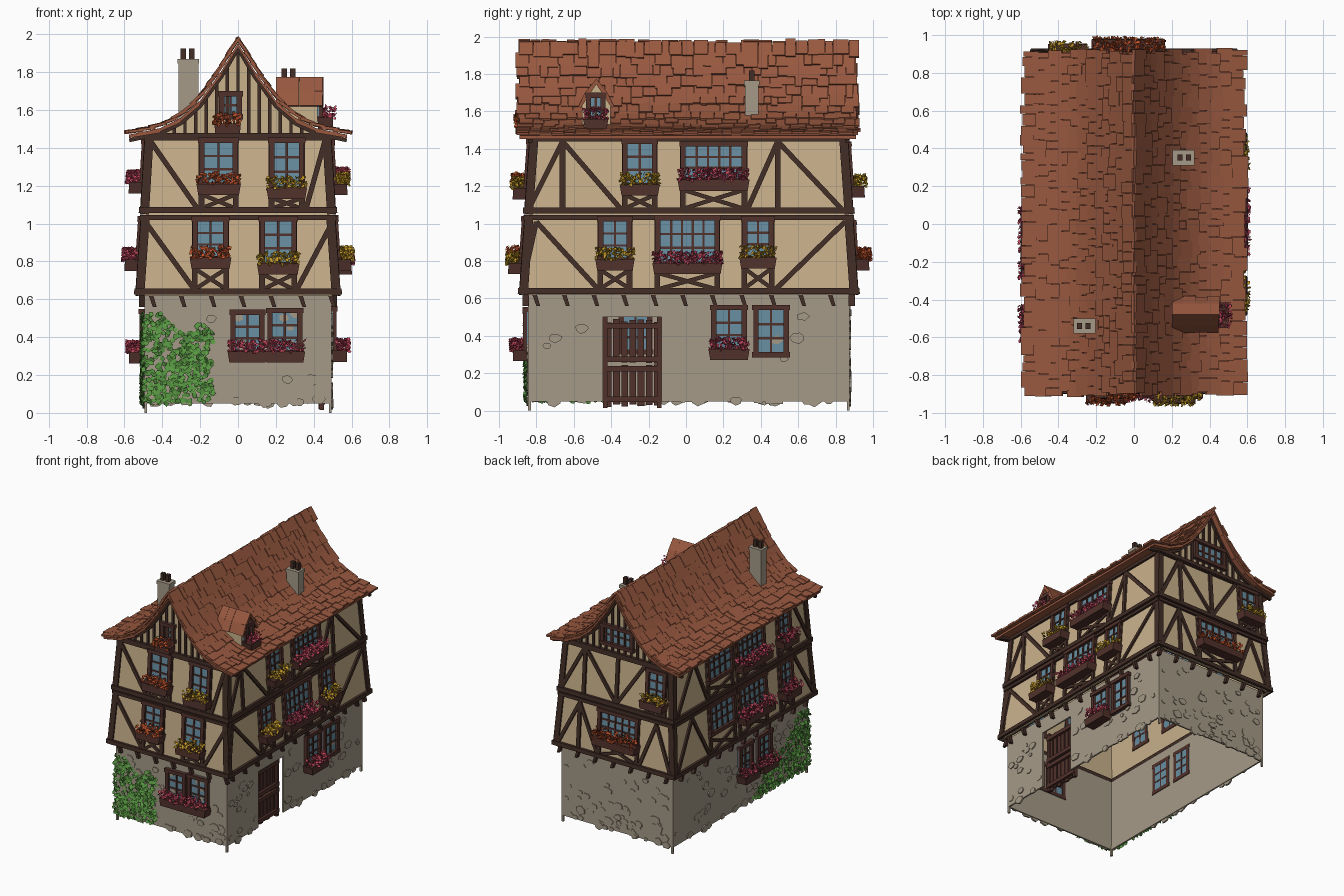
import bpy, bmesh, math, random
from mathutils import Vector

random.seed(4)
R = random.uniform
if "Cube" in bpy.data.objects:
    bpy.data.objects.remove(bpy.data.objects["Cube"])

# Colours (sRGB bytes, converted to linear)
COLOURS = dict(plaster=(202, 178, 140), stone=(166, 154, 135), timber=(66, 45, 38),
               frame_brown=(80, 49, 43), roof_tile=(152, 88, 63), glass=(104, 143, 162),
               pink=(198, 72, 95), orange=(200, 86, 45), yellow=(204, 160, 42), green=(88, 152, 66))
MATS = {}
for key, rgb in COLOURS.items():
    lin = [((c / 255 + 0.055) / 1.055) ** 2.4 for c in rgb] + [1]
    m = bpy.data.materials.new(key)
    m.use_nodes = True
    m.diffuse_color = lin
    m.node_tree.nodes["Principled BSDF"].inputs["Base Color"].default_value = lin
    MATS[key] = m

PARTS = {}
def part(name, mat):
    return PARTS.setdefault((name, mat), bmesh.new())

def prism(bm, a, b):
    va, vb = [bm.verts.new(p) for p in a], [bm.verts.new(p) for p in b]
    n = len(va)
    bm.faces.new(va)
    bm.faces.new(vb[::-1])
    for i in range(n):
        bm.faces.new((va[i], vb[i], vb[(i + 1) % n], va[(i + 1) % n]))

# Storeys: bottom z, half width, half depth, top z, half width, half depth
FLOORS = [(0, .495, .86, .62, .495, .86), (.62, .53, .895, 1.05, .5, .865),
          (1.05, .505, .868, 1.47, .48, .838), (1.47, .48, .835, 2, .48, .835)]
CY = .015
SIDES = ("front", "back", "left", "right")   # left is +x, right is -x

def floor_of(z):
    return [f for f in FLOORS if z >= f[0]][-1]

def half(z, f):
    t = (z - f[0]) / (f[3] - f[0])
    return f[1] + t * (f[4] - f[1]), f[2] + t * (f[5] - f[2])

def spot(side, u, z, d, f):
    hx, hy = half(z, f)
    return Vector({"front": (u, CY - hy - d, z), "back": (u, CY + hy + d, z),
                   "left": (hx + d, u, z), "right": (-hx - d, u, z)}[side])

def slab(bm, side, poly, d0, d1):
    """Extrude a polygon drawn on a wall (u, z) between two distances from it."""
    f = floor_of(sum(p[1] for p in poly) / len(poly))
    prism(bm, [spot(side, u, z, d0, f) for u, z in poly], [spot(side, u, z, d1, f) for u, z in poly])

def rect(bm, side, u0, u1, z0, z1, d0, d1):
    slab(bm, side, [(u0, z0), (u1, z0), (u1, z1), (u0, z1)], d0, d1)

def bar(bm, side, a, b, w=.03, d=.014):
    a, b = Vector(a), Vector(b)
    n = (b - a).normalized().orthogonal() * w / 2
    slab(bm, side, [a + n, b + n, b - n, a - n], -.004, d)

def ends(side, z, f):
    hx, hy = half(z, f)
    return (-hx, hx) if side in ("front", "back") else (CY - hy, CY + hy)

# Walls, corner posts, horizontal beams and brackets
DOOR = (-.445, -.13, .5)
for side in SIDES:
    for k, f in enumerate(FLOORS[:3]):
        z0, z1 = (f[0] or .05), f[3]
        (a0, b0), (a1, b1) = ends(side, z0, f), ends(side, z1, f)
        bm = part(side + "_wall", "plaster" if k else "stone")
        if k == 0 and side == "left":
            rect(bm, side, a0, DOOR[0], z0, z1, -.012, 0)
            rect(bm, side, DOOR[1], b0, z0, z1, -.012, 0)
            rect(bm, side, DOOR[0], DOOR[1], DOOR[2], z1, -.012, 0)
        else:
            slab(bm, side, [(a0, z0), (b0, z0), (b1, z1), (a1, z1)], -.012, 0)
        if k:
            tim = part(side + "_timbers", "timber")
            bar(tim, side, (a0 + .012, z0), (a1 + .012, z1 - .005), .045, .012)
            bar(tim, side, (b0 - .012, z0), (b1 - .012, z1 - .005), .045, .012)
            rect(tim, side, a0 - .015, b0 + .015, z0 + .005, z0 + .037, -.03, .02)
            rect(tim, side, a1 - .01, b1 + .01, z1 - .03, z1 - .005, -.01, .018)
    u, end = [v + s for v, s in zip(ends(side, 0, FLOORS[0]), (.02, -.01))]
    while u < end:
        tim = part(side + "_brackets", "timber")
        slab(tim, side, [(u, .63), (u + .025, .63), (u + .045, .56), (u + .025, .56)], -.005, .028)
        u += .158

# Windows with panes, flower boxes and the braces below them
def flowers(side, u0, u1, z, colour, d0=.0, n=150):
    bm = part(side + "_flowers_" + colour, colour)
    f = floor_of(z)
    for _ in range(int(n * (u1 - u0) / .2)):
        c = spot(side, R(u0 - .012, u1 + .012), z + R(-.015, .05), d0 + R(.015, .095), f)
        a = Vector((R(-1, 1), R(-1, 1), R(-1, 1))).normalized()
        p, q = a.orthogonal().normalized() * R(.008, .014), a * R(.008, .016)
        bm.faces.new([bm.verts.new(c + v) for v in (p, q, -p, -q)])

def window(side, u0, u1, z0, z1, cols, colour=None, brace=True, d=0, rows=3):
    rect(part(side + "_glass", "glass"), side, u0, u1, z0, z1, d - .016, d + .006)
    bm = part(side + "_window_frames", "frame_brown")
    e = .028
    for a, b in ((u0, u0 + e), (u1 - e, u1)):
        rect(bm, side, a, b, z0, z1, d - .018, d + .026)
    for a, b in ((z0, z0 + e), (z1 - e, z1)):
        rect(bm, side, u0 - .006, u1 + .006, a, b, d - .018, d + .03)
    for i in range(1, cols):
        u = u0 + e + (u1 - u0 - 2 * e) * i / cols
        rect(bm, side, u - .006, u + .006, z0, z1, d - .018, d + .014)
    for i in range(1, rows):
        z = z0 + e + (z1 - z0 - 2 * e) * i / rows
        rect(bm, side, u0, u1, z - .006, z + .006, d - .018, d + .012)
    if colour:
        slab(part(side + "_flower_boxes", "frame_brown"), side,
             [(u0 - .005, z0 - .04), (u1 + .005, z0 - .04), (u1 + .015, z0 + .02), (u0 - .015, z0 + .02)], d, d + .08)
        flowers(side, u0, u1, z0 + .03, colour, d)
    base = floor_of(z0)[0]
    if brace and .6 < base < 1.4:
        tim = part(side + "_timbers", "timber")
        for u in (u0 + .012, u1 - .012):
            bar(tim, side, (u, base + .02), (u, base + .41))
        bar(tim, side, (u0, base + .025), (u1, z0 - .03), .022, .012)
        bar(tim, side, (u1, base + .025), (u0, z0 - .03), .022, .012)

window("front", -.1, .02, 1.55, 1.7, 2, rows=2)
slab(part("front_flower_boxes", "frame_brown"), "front", [(-.12, 1.475), (.01, 1.475), (.015, 1.53), (-.125, 1.53)], 0, .07)
flowers("front", -.12, .0, 1.535, "orange")
window("front", -.205, .0, 1.19, 1.455, 2, "orange")
window("front", .165, .35, 1.17, 1.455, 2, "yellow")
window("front", -.24, -.05, .8, 1.04, 2, "orange")
window("front", .115, .31, .77, 1.04, 2, "yellow")
window("front", -.04, .14, .305, .545, 2, "pink")
window("front", .155, .34, .305, .555, 2, "pink")

window("left", -.34, -.155, 1.19, 1.455, 2, "yellow")
window("left", -.03, .325, 1.215, 1.44, 5, "pink")
window("left", -.47, -.29, .79, 1.04, 2, "yellow")
window("left", -.165, .18, .77, 1.05 - .005, 5, "pink")
window("left", .3, .47, .8, 1.04, 2, "yellow")
window("left", .135, .325, .31, .565, 2, "pink")
window("left", .36, .55, .285, .565, 2)

for z in (1.2, .79):
    window("right", .12, .45, z, z + .25, 4)
    window("right", -.28, .08, z, z + .25, 5, "pink")
    window("right", -.61, -.44, z, z + .25, 2, "pink")
window("right", -.12, .05, .3, .55, 2, "pink")
window("right", -.36, -.18, .3, .55, 2, "pink")

window("back", -.14, .15, 1.52, 1.69, 4, rows=2)
window("back", -.44, -.26, 1.18, 1.44, 2, "yellow")
window("back", -.21, .15, .79, 1.02, 5, "orange")

# Diagonal braces: (side, foot u, head u, storey)
BRACES = [("front", -.215, -.465, 2), ("front", .36, .46, 2), ("front", -.23, -.49, 1), ("front", .31, .5, 1),
          ("left", -.84, -.66, 2), ("left", -.35, -.66, 2), ("left", .33, .49, 2), ("left", .83, .49, 2),
          ("left", -.88, -.8, 1), ("left", -.47, -.8, 1), ("left", .48, .85, 1),
          ("right", .84, .6, 2), ("right", .45, .6, 2), ("right", -.84, -.65, 2),
          ("right", .87, .65, 1), ("right", .46, .65, 1), ("right", -.86, -.65, 1),
          ("back", .49, .3, 2), ("back", 0, .28, 2), ("back", 0, -.24, 2),
          ("back", .5, .32, 1), ("back", .15, .32, 1), ("back", -.22, -.36, 1), ("back", -.5, -.36, 1)]
for side, foot, head, k in BRACES:
    z = FLOORS[k][0]
    bar(part(side + "_timbers", "timber"), side, (foot, z + .03), (head, z + .39), .027)
for side, u, k in (("left", .49, 2), ("left", -.66, 2), ("back", .29, 2), ("back", 0, 2), ("back", .32, 1)):
    z = FLOORS[k][0]
    bar(part(side + "_timbers", "timber"), side, (u, z + .02), (u, z + .4))

# Plank door, set back in its opening
bm = part("door", "frame_brown")
n = 7
for i in range(n):
    u = DOOR[0] + .012 + i * (DOOR[1] - DOOR[0] - .01) / n
    rect(bm, "left", u, u + .036, R(.01, .04), R(.22, .25), -.07, -.055)
    rect(bm, "left", u, u + .034, R(.25, .27), R(.46, .5), -.07, -.055)
for z in (.045, .21, .26, .44):
    rect(bm, "left", DOOR[0], DOOR[1], z, z + .03, -.06, -.035)
for u in (DOOR[0], DOOR[1] - .025):
    rect(bm, "left", u, u + .025, .015, DOOR[2], -.065, -.04)

# Rough stones set in the ground floor walls, ragged foot and corner footings
for side in SIDES:
    bm = part(side + "_stones", "stone")
    a, b = ends(side, 0, FLOORS[0])
    for i in range(70):
        r = R(.02, .048)
        u, z = R(a + r, b - r), R(.1, .54) if i > 16 else R(.05, .075)
        if side == "left" and DOOR[0] - r < u < DOOR[1] + r:
            continue
        m, spin = random.choice((5, 6, 7)), R(0, 6)
        pts = [(u + r * R(.8, 1.1) * math.cos(spin + j * math.tau / m),
                z + .75 * r * R(.8, 1.1) * math.sin(spin + j * math.tau / m)) for j in range(m)]
        slab(bm, side, pts, -.006, R(.003, .009))
    for u in (a, b - .015):
        rect(bm, side, u, u + .015, 0, .08, -.015, 0)

# Ivy climbing the front corner
def ivy(side, u0, u1, top, n):
    bm = part("ivy_" + side, "green")
    for _ in range(n):
        t, z = R(0, 1), R(.05, .53)
        if z > top(t):
            continue
        c = spot(side, u0 + t * (u1 - u0), z, R(.004, .02), FLOORS[0])
        n0 = spot(side, 0, z, 1, FLOORS[0]) - spot(side, 0, z, 0, FLOORS[0])
        n0 = (n0 + Vector((R(-.5, .5), R(-.5, .5), R(-.3, .7)))).normalized()
        p = n0.orthogonal().normalized()
        q, ang = n0.cross(p), R(0, 6)
        bm.faces.new([bm.verts.new(c + R(.011, .02) * (p * math.cos(ang + j) + q * math.sin(ang + j)))
                      for j in (0, 1.3, 2.5, 3.8, 5)])
ivy("front", -.5, -.13, lambda t: .53 - .12 * t + .04 * math.sin(9 * t), 560)
ivy("right", -.85, -.05, lambda t: .6 - .55 * t + .04 * math.sin(12 * t), 900)

# Flared roof profile, measured down the slope from the ridge
PROFILE = [Vector(p) for p in ((0, 1.955), (.085, 1.81), (.2, 1.65), (.3, 1.56), (.41, 1.505), (.575, 1.47))]
SEGS = list(zip(PROFILE, PROFILE[1:]))
LENGTH = sum((b - a).length for a, b in SEGS)

def slope(t, lift):
    for a, b in SEGS:
        size = (b - a).length
        if t <= size or b is PROFILE[-1]:
            way = (b - a) / size
            return a + way * t + Vector((-way.y, way.x)) * lift
        t -= size

def roof_z(x):
    for a, b in SEGS:
        if abs(x) <= b.x:
            return a.y + (abs(x) - a.x) / (b.x - a.x) * (b.y - a.y)

# Roof deck and overlapping tiles
ROWS = 12
for s, name in ((1, "left"), (-1, "right")):
    deck, tiles = part(name + "_roof_deck", "roof_tile"), part(name + "_roof_tiles", "roof_tile")
    for a, b in SEGS:
        ring = [(a.x, a.y), (b.x, b.y), (b.x, b.y - .018), (a.x, a.y - .025)]
        prism(deck, [(s * x, -.89, z) for x, z in ring], [(s * x, .91, z) for x, z in ring])
    for i in range(ROWS):
        y, stop = -.9 + R(-.015, .015), .92 + R(-.015, .015)
        while y < stop - .02:
            w = min(R(.035, .095), stop - y)
            t0 = i * LENGTH / ROWS - (R(.005, .03) if i == 0 else .01)
            t1, up = (i + 1) * LENGTH / ROWS + R(0, .028), R(0, .008)
            ring = [slope(t0, 0), slope(t1, .006 + up), slope(t1, .02 + up), slope(t0, .012 + up)]
            prism(tiles, [(s * p.x, y, p.y) for p in ring], [(s * p.x, y + w - .002, p.y) for p in ring])
            y += w

# Gable walls with battens
for side in ("front", "back"):
    arch = [(x / 50, roof_z(x / 50) - .015) for x in range(-24, 25)]
    slab(part(side + "_gable", "plaster"), side, [(.48, 1.455), (-.48, 1.455)] + arch, -.012, 0)
    bm = part(side + "_gable_battens", "timber")
    for i in range(-7, 8):
        u = i * .056
        rect(bm, side, u - .009, u + .009, 1.46, roof_z(abs(u) + .009) - .015, -.004, .012)
    rect(bm, side, -.49, .49, 1.45, 1.48, -.01, .022)
    for a, b in SEGS:
        for s in (1, -1):
            bar(bm, side, (s * a.x, a.y - .03), (s * b.x, b.y - .03), .02, .02)

# Dormer
Y = -.48
slab(part("dormer_wall", "plaster"), "left",
     [(Y - .075, 1.51), (Y + .075, 1.51), (Y + .075, 1.64), (Y, 1.75), (Y - .075, 1.64)], -.25, -.06)
window("left", Y - .055, Y + .05, 1.54, 1.7, 2, "pink", False, -.058, 2)
bm = part("dormer_roof", "roof_tile")
for s in (1, -1):
    for j in range(4):
        d = -.28 + j * .062
        ring = [(Y, 1.775), (Y + s * .06, 1.70), (Y + s * R(.09, .1), 1.625), (Y + s * .082, 1.62), (Y, 1.745)]
        slab(bm, "left", ring, d, d + R(.06, .07))

# Chimneys with pots
for side, u, top in (("left", .352, 1.765), ("right", -.54, 1.87)):
    rect(part(side + "_chimney", "stone"), side, u - .036, u + .036, 1.54, top, -.27, -.165)
    rect(part(side + "_chimney", "stone"), side, u - .041, u + .041, top - .025, top, -.275, -.16)
    for d in (-.25, -.205):
        rect(part(side + "_chimney_pots", "timber"), side, u - .015, u + .015, top, top + .055, d, d + .028)

# Turn every part into an object
for (name, mat), bm in PARTS.items():
    bmesh.ops.recalc_face_normals(bm, faces=bm.faces)
    mesh = bpy.data.meshes.new(name)
    bm.to_mesh(mesh)
    bm.free()
    mesh.materials.append(MATS[mat])
    bpy.context.collection.objects.link(bpy.data.objects.new(name, mesh))
